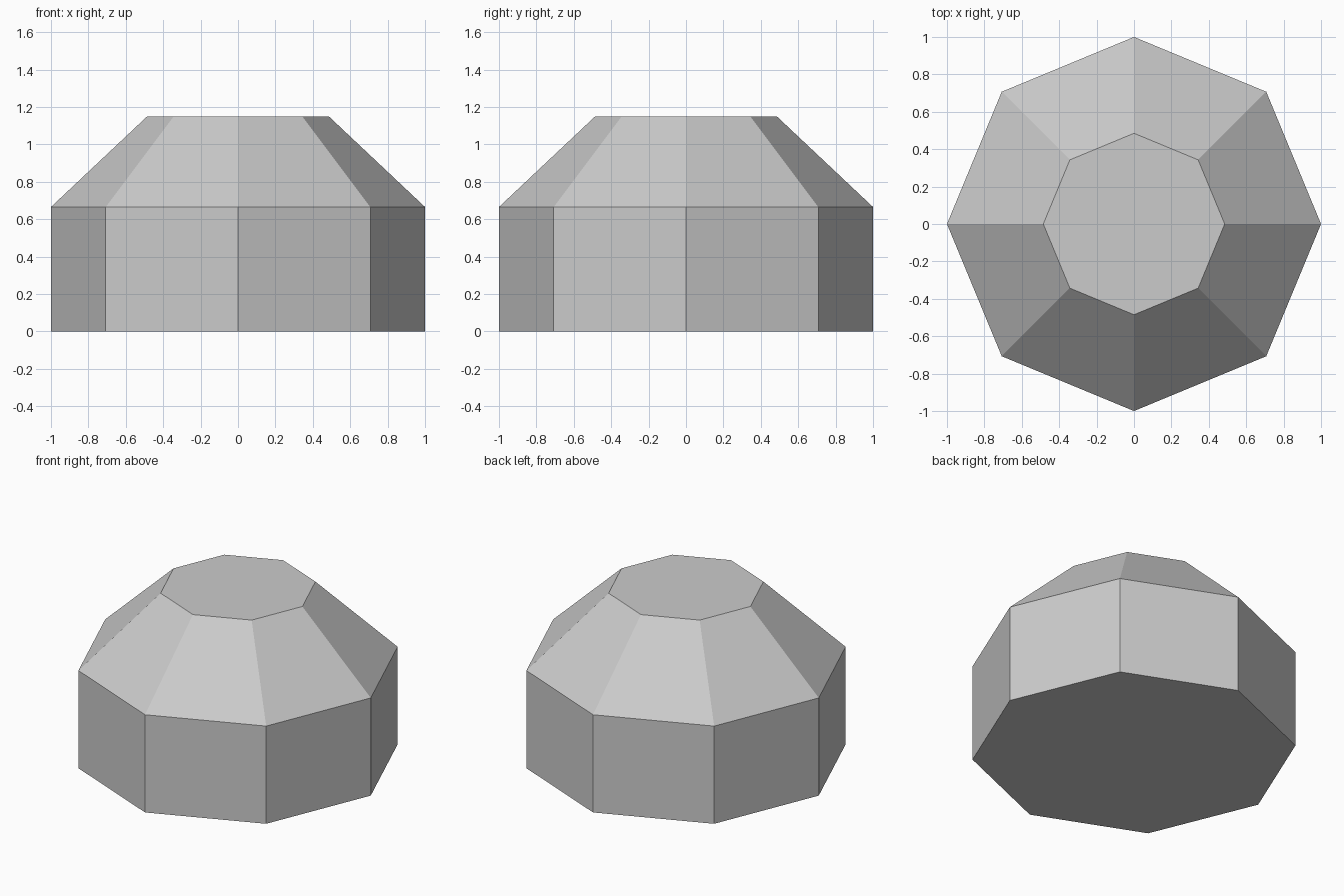
import bpy
import bmesh
from mathutils import Matrix, Vector

SIDES = 8
BASE_RADIUS, TOP_RADIUS = 1.0, 0.485
WALL_HEIGHT, TOTAL_HEIGHT = 0.665, 1.15

cube = bpy.data.objects.get("Cube")
if cube:
    bpy.data.objects.remove(cube, do_unlink=True)

# Plain grey for the whole gem
grey = bpy.data.materials.new("grey")
grey.use_nodes = True
colour = (0.6, 0.6, 0.6, 1.0)
grey.diffuse_color = colour
grey.node_tree.nodes["Principled BSDF"].inputs["Base Color"].default_value = colour

# Octagonal drum with upright walls
bm = bmesh.new()
bmesh.ops.create_cone(bm, cap_ends=True, segments=SIDES,
                      radius1=BASE_RADIUS, radius2=BASE_RADIUS, depth=WALL_HEIGHT,
                      matrix=Matrix.Translation((0, 0, WALL_HEIGHT / 2)))

# Sloping crown, drawn up from the drum's lid to a smaller flat top
lid = max(bm.faces, key=lambda f: f.calc_center_median().z)
crown = bmesh.ops.extrude_discrete_faces(bm, faces=[lid])["faces"][0]
ratio = TOP_RADIUS / BASE_RADIUS
bmesh.ops.scale(bm, vec=(ratio, ratio, 1), verts=crown.verts)
bmesh.ops.translate(bm, vec=Vector((0, 0, TOTAL_HEIGHT - WALL_HEIGHT)), verts=crown.verts)
bmesh.ops.recalc_face_normals(bm, faces=bm.faces)

mesh = bpy.data.meshes.new("faceted_dome")
bm.to_mesh(mesh)
bm.free()
mesh.materials.append(grey)
bpy.context.collection.objects.link(bpy.data.objects.new("faceted_dome", mesh))
